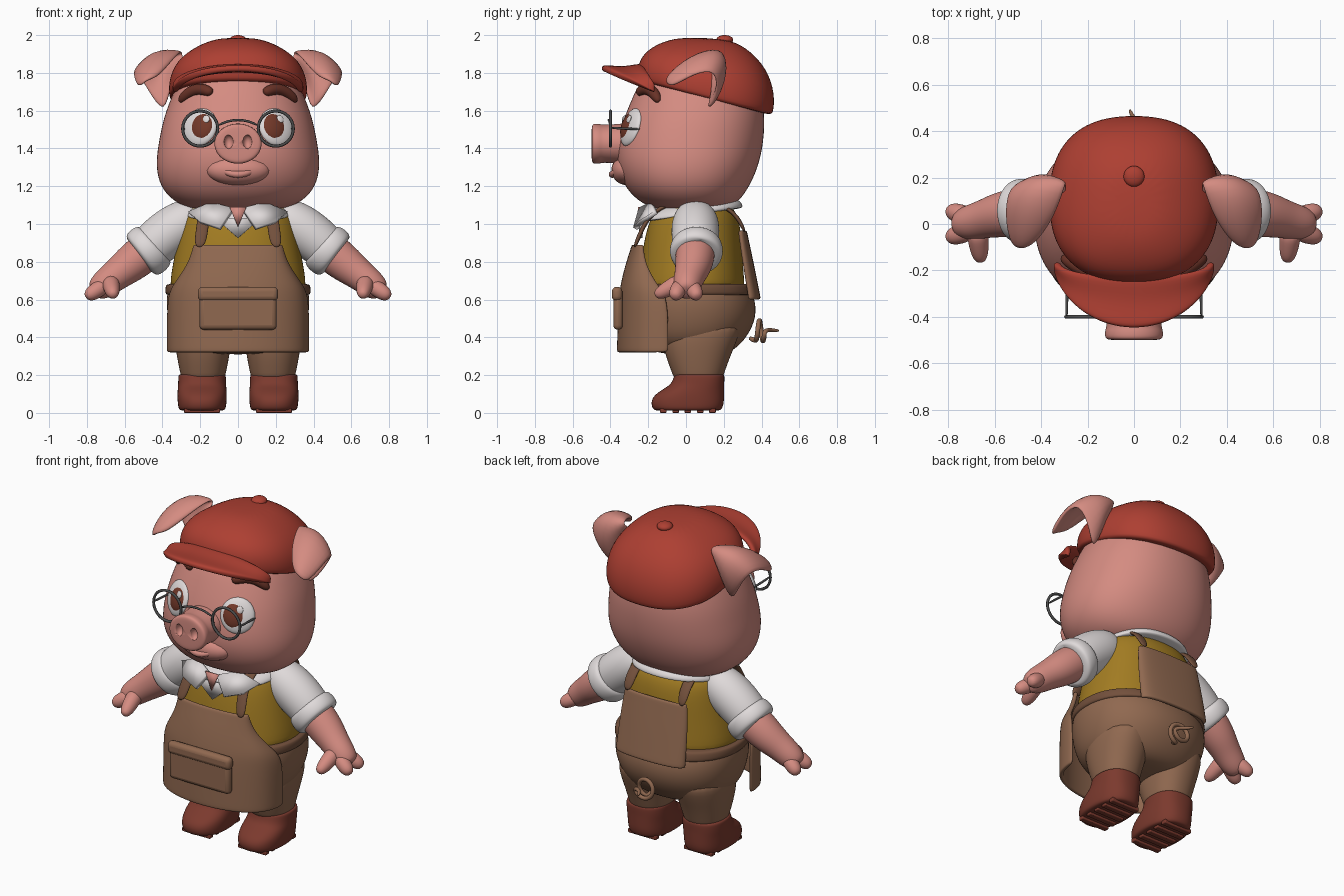
import bpy, bmesh, math
from mathutils import Vector
from mathutils.bvhtree import BVHTree

if "Cube" in bpy.data.objects:
    bpy.data.objects.remove(bpy.data.objects["Cube"], do_unlink=True)


def material(name, r, g, b):
    m = bpy.data.materials.new(name)
    m.use_nodes = True
    m.diffuse_color = (r, g, b, 1)
    bsdf = next(n for n in m.node_tree.nodes if n.type == 'BSDF_PRINCIPLED')
    bsdf.inputs["Base Color"].default_value = (r, g, b, 1)
    bsdf.inputs["Roughness"].default_value = 0.8
    return m


pink = material("skin pink", .66, .26, .22)
red = material("cap red", .42, .05, .032)
yellow = material("vest yellow", .36, .2, .016)
brown = material("apron brown", .28, .14, .08)
strap_brown = material("strap brown", .17, .08, .045)
boot_brown = material("boot brown", .2, .042, .027)
white = material("cloth white", .74, .7, .7)
iris_brown = material("iris brown", .17, .04, .022)
brow_brown = material("brow brown", .14, .032, .02)
metal = material("dark metal", .07, .07, .07)


def make(name, verts, faces, mat, subd=2, solid=0):
    me = bpy.data.meshes.new(name)
    me.from_pydata([tuple(v) for v in verts], [], faces)
    bm = bmesh.new()
    bm.from_mesh(me)
    bmesh.ops.recalc_face_normals(bm, faces=bm.faces)
    for f in bm.faces:
        f.smooth = True
    bm.to_mesh(me)
    bm.free()
    me.materials.append(mat)
    ob = bpy.data.objects.new(name, me)
    bpy.context.collection.objects.link(ob)
    if solid:
        mod = ob.modifiers.new("thickness", 'SOLIDIFY')
        mod.thickness, mod.offset = solid, 0
    if subd:
        mod = ob.modifiers.new("smooth", 'SUBSURF')
        mod.levels = mod.render_levels = subd
    return ob


def skin(name, rings, mat, subd=2):
    # closed tube through a list of equal rings, with end caps
    n, k = len(rings[0]), len(rings)
    faces = [(i * n + j, i * n + (j + 1) % n, (i + 1) * n + (j + 1) % n, (i + 1) * n + j)
             for i in range(k - 1) for j in range(n)]
    faces += [tuple(range(n)), tuple(range((k - 1) * n, k * n))]
    return make(name, [v for r in rings for v in r], faces, mat, subd)


def sheet(name, rows, mat, solid=.025, subd=2):
    # open grid of points given thickness
    n = len(rows[0])
    faces = [(i * n + j, i * n + j + 1, (i + 1) * n + j + 1, (i + 1) * n + j)
             for i in range(len(rows) - 1) for j in range(n - 1)]
    return make(name, [v for r in rows for v in r], faces, mat, subd, solid)


def loft(name, profile, mat, cx=0, power=2.2, n=24):
    # profile rows: height, front y, back y, half width, optional slope along y
    rings = []
    for z, y0, y1, rx, *slope in profile:
        cy, ry, ring = (y0 + y1) / 2, (y1 - y0) / 2, []
        for i in range(n):
            a = math.tau * i / n
            c, s = math.cos(a), math.sin(a)
            dy = ry * math.copysign(abs(s) ** (2 / power), s)
            ring.append((cx + rx * math.copysign(abs(c) ** (2 / power), c), cy + dy,
                         z + (slope[0] * dy if slope else 0)))
        rings.append(ring)
    return skin(name, rings, mat)


def tube(name, path, mat, side=1, n=12, subd=2, stretch=1):
    # path rows: x, y, z, radius
    pts = [Vector((x * side, y, z)) for x, y, z, r in path]
    u, rings = Vector((.31, .2, .93)), []
    for i, p in enumerate(pts):
        d = (pts[min(i + 1, len(pts) - 1)] - pts[max(i - 1, 0)]).normalized()
        u = (u - d * u.dot(d)).normalized()
        v, r = d.cross(u), path[i][3]
        ring = [p + r * (u * math.cos(math.tau * j / n) + v * math.sin(math.tau * j / n)) for j in range(n)]
        rings.append([(q.x * stretch, q.y, q.z) for q in ring])
    return skin(name, rings, mat, subd)


def ball(name, loc, size, mat, quat=None):
    bpy.ops.mesh.primitive_uv_sphere_add(segments=24, ring_count=14, location=loc)
    ob = bpy.context.object
    ob.name, ob.scale = name, size
    if quat:
        ob.rotation_mode, ob.rotation_quaternion = 'QUATERNION', quat
    ob.data.materials.append(mat)
    bpy.ops.object.shade_smooth()
    return ob


def box(name, loc, size, mat, bevel):
    bpy.ops.mesh.primitive_cube_add(size=1, location=loc)
    ob = bpy.context.object
    ob.name, ob.scale = name, size
    bpy.ops.object.transform_apply(location=False, rotation=False, scale=True)
    ob.data.materials.append(mat)
    mod = ob.modifiers.new("bevel", 'BEVEL')
    mod.width, mod.segments = bevel, 3
    bpy.ops.object.shade_smooth_by_angle()
    return ob


# Head
head = loft("head", [(1.07, -.1, .18, .16), (1.085, -.19, .24, .28), (1.14, -.28, .3, .37),
                     (1.22, -.34, .35, .425), (1.33, -.375, .395, .44), (1.45, -.365, .415, .42),
                     (1.55, -.335, .42, .4), (1.65, -.295, .41, .365), (1.75, -.25, .38, .32),
                     (1.85, -.16, .3, .24), (1.9, -.05, .2, .1)], pink)
ball("muzzle", (0, -.31, 1.285), (.17, .085, .08), pink)
tube("lower_lip", [(-.1, -.34, 1.295, .01), (-.06, -.385, 1.27, .016), (0, -.395, 1.258, .02),
                   (.06, -.385, 1.27, .016), (.1, -.34, 1.295, .01)], pink)
snout = tube("snout", [(0, y, 1.425, r) for y, r in
                       ((-.28, .115), (-.36, .105), (-.44, .1), (-.455, .106), (-.485, .108), (-.498, .1), (-.5, .07))],
             pink, n=24, stretch=1.18)

# Face details laid on the head surface
bpy.context.view_layer.update()
surface = BVHTree.FromObject(head, bpy.context.evaluated_depsgraph_get())


def on_head(x, z):
    loc, normal, *_ = surface.ray_cast(Vector((x, -3, z)), Vector((0, 1, 0)))
    return loc, normal


for s, side in ((1, "left"), (-1, "right")):
    loc, nor = on_head(.205 * s, 1.515)
    q = nor.to_track_quat('Z', 'Y')

    def at(x, y, z):
        return loc + q @ Vector((x, y, z))
    ball(side + "_eye", at(0, 0, -.01), (.098, .105, .033), white, q)
    ball(side + "_iris", at(-.015 * s, 0, 0), (.068, .076, .03), iris_brown, q)
    ball(side + "_eye_glint", at(.03 - .015 * s, .035, .022), (.02, .022, .008), white, q)
    brow = []
    for x, z, r in ((.135, 1.695, .012), (.15, 1.70, .03), (.2, 1.718, .033),
                    (.255, 1.70, .032), (.295, 1.665, .027), (.31, 1.645, .01)):
        p, _ = on_head(x, z)
        brow.append((x, p.y - .004, z, r))
    tube(side + "_eyebrow", brow, brow_brown, s)
    # Nostril hollow
    cutter = ball(side + "_nostril_cutter", (.05 * s, -.5, 1.435), (.024, .03, .036), pink)
    cutter.hide_render = cutter.hide_viewport = True
    mod = snout.modifiers.new("nostril", 'BOOLEAN')
    mod.object, mod.operation = cutter, 'DIFFERENCE'
    # Spectacles
    bpy.ops.mesh.primitive_torus_add(location=(.2 * s, -.4, 1.505), rotation=(math.pi / 2, 0, 0),
                                     major_radius=.093, minor_radius=.008, major_segments=40, minor_segments=8)
    ring = bpy.context.object
    ring.name = side + "_spectacle_rim"
    ring.data.materials.append(metal)
    bpy.ops.object.shade_smooth()
    tube(side + "_spectacle_arm", [(.29, -.405, 1.51, .007), (.29, -.33, 1.505, .007),
                                   (.285, -.2, 1.5, .007)], metal, s, 8, 1)
    # Folded ear
    ear = [[(.29, .1, 1.86), (.36, .15, 1.72), (.385, .1, 1.58)],
           [(.29, .18, 1.89), (.41, .23, 1.79), (.455, .16, 1.66)],
           [(.29, .17, 1.925), (.43, .2, 1.94), (.545, .17, 1.82)],
           [(.34, .02, 1.87), (.46, .04, 1.9), (.56, .03, 1.79)],
           [(.43, -.09, 1.77), (.49, -.12, 1.76), (.53, -.09, 1.71)]]
    sheet(side + "_ear", [[(x * s, y, z) for x, y, z in r] for r in ear], pink, .04)
tube("spectacle_bridge", [(-.108, -.4, 1.52, .007), (-.06, -.405, 1.545, .007), (0, -.41, 1.553, .007),
                          (.06, -.405, 1.545, .007), (.108, -.4, 1.52, .007)], metal, 1, 8, 1)

# Cap
loft("cap_crown", [(1.665, -.24, .44, .35, -.26), (1.67, -.26, .465, .37, -.26), (1.77, -.26, .475, .37, -.22),
                   (1.875, -.21, .43, .315, -.15), (1.955, -.11, .32, .19, -.08), (1.985, -.01, .21, .09, -.03)],
     red, power=2.4)
ball("cap_button", (0, .205, 1.975), (.045, .045, .025), red)
visor = []
for depth, low, rise in ((.06, 1.74, .1), (.16, 1.715, .1), (.25, 1.70, .125), (.285, 1.695, .13)):
    arc = [math.radians(a) for a in range(-90, 91, 15)]
    visor.append([(.335 * math.sin(a), -.165 - depth * math.cos(a), low + rise * math.cos(a)) for a in arc])
sheet("cap_visor", visor, red, .035)

# Vest, trousers and belt
loft("vest", [(.6, -.27, .32, .36), (.7, -.25, .31, .365), (.85, -.235, .3, .335), (1, -.205, .29, .31),
              (1.08, -.16, .26, .285), (1.12, -.1, .2, .2), (1.13, -.05, .15, .1)], yellow)
loft("trouser_seat", [(.66, -.27, .33, .36), (.655, -.28, .345, .375), (.58, -.3, .375, .385), (.48, -.29, .37, .37),
                      (.38, -.25, .31, .33), (.32, -.17, .24, .25), (.31, -.08, .16, .15)], brown)
loft("belt", [(.62, -.28, .36, .37), (.625, -.3, .37, .39), (.68, -.29, .355, .388), (.685, -.27, .34, .37)],
     strap_brown)


# Apron front, back panel and pocket
def panel(name, rows):
    arc = [math.radians(a) for a in range(-90, 91, 15)]
    sheet(name, [[(w * math.sin(a), ys + (yf - ys) * max(0, math.cos(a)) ** .7, z) for a in arc]
                 for z, w, yf, ys in rows], brown)


panel("apron", [(.89, .23, -.275, -.225), (.87, .232, -.28, -.225), (.78, .26, -.31, -.21), (.68, .335, -.335, -.15),
                (.62, .365, -.345, -.1), (.5, .37, -.35, -.09), (.34, .37, -.355, -.09), (.32, .37, -.355, -.09)])
panel("back_panel", [(.965, .2, .31, .28), (.95, .205, .312, .28), (.8, .22, .345, .3),
                     (.62, .225, .38, .33), (.6, .225, .385, .33)])
box("apron_pocket", (0, -.36, .55), (.41, .05, .22), brown, .024)
box("pocket_flap", (0, -.365, .63), (.425, .055, .075), brown, .024)

# Collar and shirt front
loft("collar", [(1.045, -.23, .29, .27, .14), (1.05, -.24, .305, .285, .14), (1.085, -.22, .295, .275, .14),
                (1.12, -.15, .24, .2, .12), (1.125, -.1, .2, .15, .1)], white)
make("shirt_placket", [(-.12, -.235, 1.03), (.12, -.235, 1.03), (0, -.24, .925)], [(0, 1, 2)], white, 0, .02)
make("neck_opening", [(-.045, -.25, 1.09), (.045, -.25, 1.09), (0, -.255, .985)], [(0, 1, 2)], pink, 0, .009)

for s, side in ((1, "left"), (-1, "right")):
    flap = [(.025, -.24, 1.08), (.095, -.27, .975), (.2, -.24, 1.01), (.26, -.16, 1.06), (.14, -.18, 1.11)]
    make(side + "_collar_flap", [(x * s, y, z) for x, y, z in flap], [(0, 1, 2, 3, 4)], white, 0, .025)
    # Shoulder strap
    strap = [(.205, -.275, .87), (.19, -.235, .97), (.18, -.19, 1.05), (.175, -.08, 1.12), (.175, .12, 1.13),
             (.18, .26, 1.07), (.185, .315, .95)]
    sheet(side + "_strap", [[((x + d) * s, y, z) for d in (-.035, .035)] for x, y, z in strap], strap_brown, .025)
    # Sleeve, rolled cuff, arm and hand
    tube(side + "_sleeve", [(.2, .05, 1.05, .07), (.22, .05, 1.04, .11), (.3, .05, 1, .13), (.4, .05, .93, .13),
                            (.48, .05, .86, .12), (.49, .05, .855, .1)], white, s, 16)
    tube(side + "_cuff", [(.435, .055, .895, .11), (.44, .055, .89, .135), (.47, .055, .865, .145),
                          (.505, .055, .838, .142), (.52, .055, .827, .12), (.515, .055, .83, .1)], white, s, 16)
    tube(side + "_arm", [(.46, .05, .87, .1), (.5, .05, .845, .108), (.58, .04, .78, .1), (.65, .02, .727, .083),
                         (.71, .005, .68, .078), (.755, 0, .645, .06), (.765, 0, .637, .03)], pink, s, 16)
    for finger, y in (("front", -1), ("back", 1)):
        tube(side + "_" + finger + "_finger", [(.7, .025 * y, .68, .04), (.74, .04 * y, .655, .046),
             (.785, .055 * y, .625, .04), (.805, .06 * y, .61, .018)], pink, s)
    tube(side + "_thumb", [(.675, -.02, .7, .05), (.67, -.08, .665, .046), (.663, -.135, .635, .038),
                           (.66, -.165, .62, .018)], pink, s)
    # Leg, boot and tread
    loft(side + "_trouser_leg", [(.5, -.1, .3, .15), (.4, -.13, .28, .155), (.3, -.11, .235, .14),
                                 (.2, -.07, .2, .12), (.17, -.06, .19, .11)], brown, .185 * s)
    loft(side + "_boot", [(.012, -.15, .17, .1), (.014, -.175, .19, .125), (.05, -.188, .202, .13),
                          (.09, -.175, .203, .132), (.125, -.125, .203, .13), (.15, -.08, .203, .128),
                          (.19, -.065, .205, .127), (.205, -.062, .202, .124), (.205, -.04, .18, .1)],
         boot_brown, .19 * s, 2.4)
    for i in range(5):
        box(side + "_boot_tread", (.19 * s, -.12 + .065 * i, .012), (.19, .035, .024), boot_brown, .005)

# Curly tail
curl = [(.055 * math.sin(a), .37 + .006 * a, .435 - .055 * math.cos(a), .014)
        for a in (math.tau * 1.25 * i / 20 for i in range(21))]
tube("tail", [(0, .33, .4, .014)] + curl + [(.01, .44, .44, .012), (-.01, .47, .437, .01), (-.02, .495, .435, .006)],
     brown, 1, 8, 1)
